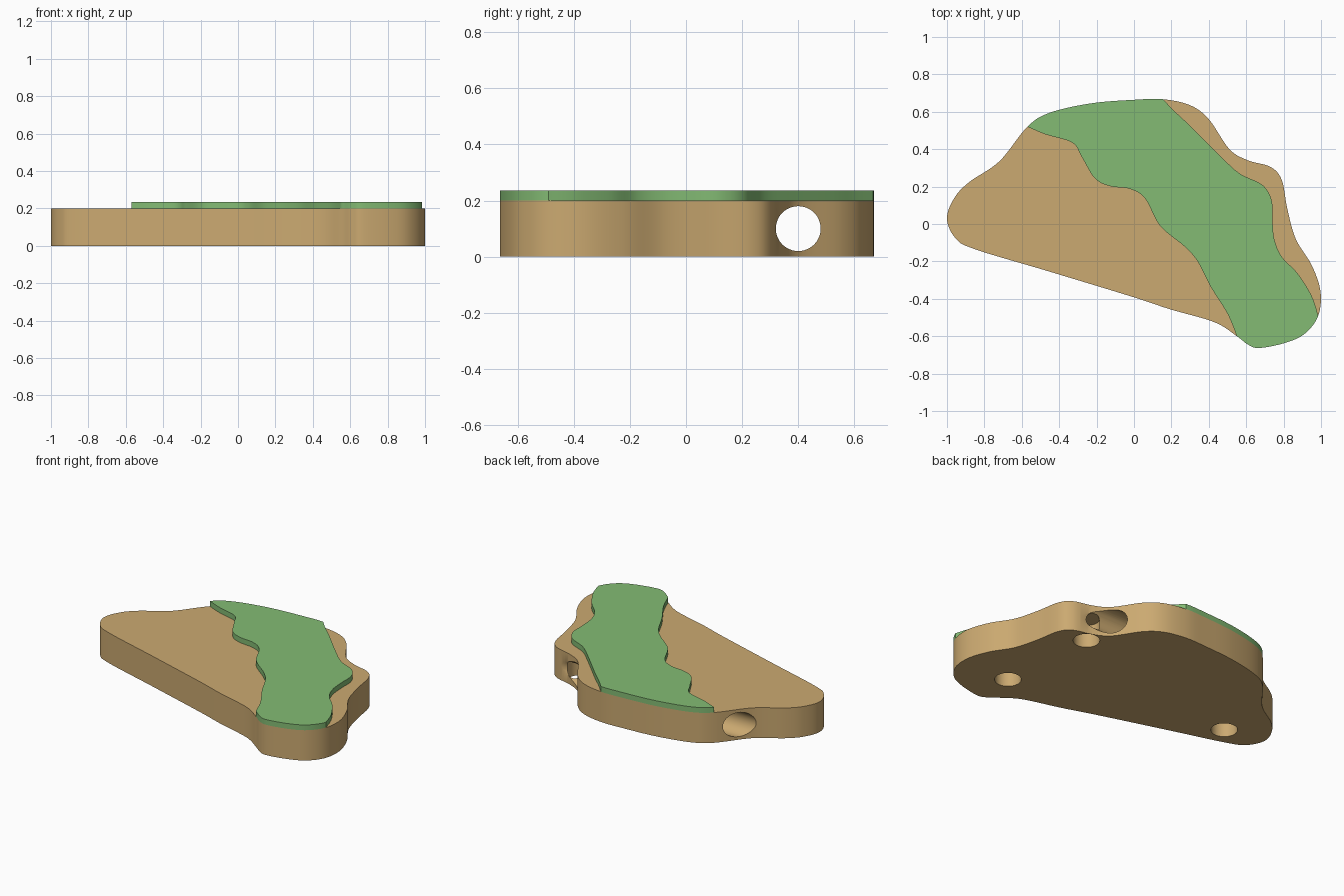
import bpy, bmesh, math
from mathutils import Vector

if "Cube" in bpy.data.objects:
    bpy.data.objects.remove(bpy.data.objects["Cube"])

STEPS = 8


def material(name, rgb):
    m = bpy.data.materials.new(name)
    m.diffuse_color = (*rgb, 1)
    m.use_nodes = True
    m.node_tree.nodes["Principled BSDF"].inputs["Base Color"].default_value = m.diffuse_color
    return m


def smooth_path(pts, closed):
    """Catmull-Rom curve through the points, STEPS samples per span."""
    p = [Vector(q) for q in pts]
    n = len(p)
    get = (lambda i: p[i % n]) if closed else (lambda i: p[max(0, min(n - 1, i))])
    out = []
    for i in range(n if closed else n - 1):
        a, b, c, d = get(i - 1), get(i), get(i + 1), get(i + 2)
        for s in range(STEPS):
            t = s / STEPS
            out.append(0.5 * (2 * b + (c - a) * t + (2 * a - 5 * b + 4 * c - d) * t * t
                              + (3 * b - a - 3 * c + d) * t ** 3))
    if not closed:
        out.append(p[-1])
    return out


def slab(name, outline, z0, z1, mat):
    bm = bmesh.new()
    face = bm.faces.new([bm.verts.new((q.x, q.y, z0)) for q in outline])
    top = bmesh.ops.extrude_face_region(bm, geom=[face])["geom"]
    bmesh.ops.translate(bm, vec=(0, 0, z1 - z0),
                        verts=[v for v in top if isinstance(v, bmesh.types.BMVert)])
    bmesh.ops.recalc_face_normals(bm, faces=bm.faces)
    me = bpy.data.meshes.new(name)
    bm.to_mesh(me)
    bm.free()
    me.materials.append(mat)
    ob = bpy.data.objects.new(name, me)
    bpy.context.collection.objects.link(ob)
    return ob


def activate(ob):
    bpy.ops.object.select_all(action='DESELECT')
    ob.select_set(True)
    bpy.context.view_layer.objects.active = ob


def drill(ob, loc, radius, length, rot=(0, 0, 0)):
    bpy.ops.mesh.primitive_cylinder_add(vertices=48, radius=radius, depth=length,
                                        location=loc, rotation=rot)
    cutter = bpy.context.object
    cutter.hide_render = True
    cutter.data.materials.append(ob.data.materials[0])
    mod = ob.modifiers.new("hole", 'BOOLEAN')
    mod.operation, mod.solver, mod.object = 'DIFFERENCE', 'EXACT', cutter
    activate(ob)
    bpy.ops.object.modifier_apply(modifier=mod.name)
    bpy.data.objects.remove(cutter)


tan = material("tan", (0.60, 0.40, 0.165))
green = material("green", (0.23, 0.50, 0.175))

# Outline of the base board, clockwise from the left tip
body_pts = [(-1, .03), (-.96, .14), (-.88, .225), (-.72, .335), (-.57, .52), (-.45, .595),
            (-.23, .645), (0, .664), (.155, .667), (.30, .635), (.40, .56), (.51, .40),
            (.61, .34), (.73, .305), (.79, .235), (.82, .08), (.865, -.08), (.95, -.22),
            (.997, -.36), (.985, -.49), (.915, -.585), (.81, -.635), (.67, -.663), (.61, -.645),
            (.55, -.60), (.43, -.525), (.19, -.455), (0, -.392), (-.45, -.255), (-.85, -.135),
            (-.955, -.075)]
body = smooth_path(body_pts, True)

# Inner edges of the raised green band
right_pts = [body_pts[8], (.22, .60), (.30, .525), (.46, .365), (.565, .27), (.685, .21),
             (.735, .13), (.74, .03), (.75, -.08), (.79, -.175), (.875, -.265), (.95, -.385),
             body_pts[19]]
left_pts = [body_pts[24], (.50, -.48), (.41, -.335), (.34, -.20), (.27, -.12), (.14, -.01),
            (.06, .135), (-.02, .187), (-.13, .203), (-.21, .245), (-.28, .36), (-.33, .435),
            (-.475, .48), body_pts[4]]
band = (body[4 * STEPS:8 * STEPS] + smooth_path(right_pts, False)[:-1]
        + body[19 * STEPS:24 * STEPS] + smooth_path(left_pts, False)[:-1])

base = slab("base_board", body, 0, 0.2, tan)
top = slab("raised_band", band, 0.2, 0.235, green)

# Long hole through the board and three blind holes underneath
drill(base, (0, .4, .1), .08, 2.4, (0, math.pi / 2, 0))
for x, y in ((.59, .26), (.65, -.40), (-.73, -.03)):
    drill(base, (x, y, 0), .08, .3)

for ob in (base, top):
    activate(ob)
    bpy.ops.object.shade_smooth_by_angle(angle=math.radians(35))
